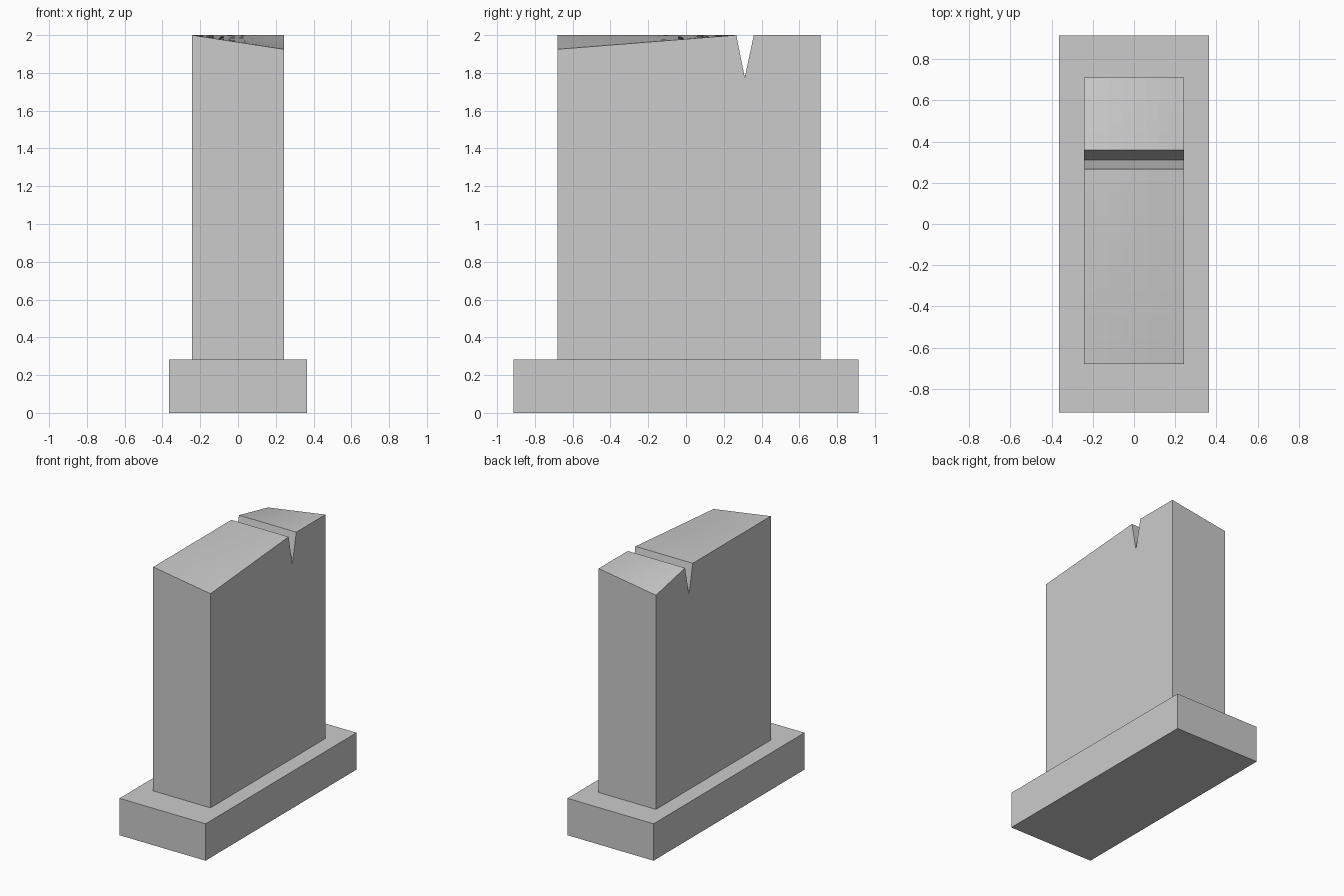
import bpy, bmesh

if "Cube" in bpy.data.objects:
    bpy.data.objects.remove(bpy.data.objects["Cube"])

HX = 0.243                     # half thickness of the slab
Y0, Y1 = -0.68, 0.711          # front and back of the slab
N0, N1, N2 = 0.266, 0.311, 0.359   # notch lips and notch bottom
BASE_Z, TOP, DROP = 0.283, 2.0, 0.075
STEPS = 8


def finish(bm, name):
    bmesh.ops.recalc_face_normals(bm, faces=bm.faces)
    mesh = bpy.data.meshes.new(name)
    bm.to_mesh(mesh)
    bm.free()
    obj = bpy.data.objects.new(name, mesh)
    bpy.context.collection.objects.link(obj)
    return obj


# Rectangular plinth
bm = bmesh.new()
bmesh.ops.create_cube(bm, size=1)
bmesh.ops.scale(bm, vec=(0.73, 1.828, BASE_Z), verts=bm.verts)
bmesh.ops.translate(bm, vec=(0, 0, BASE_Z / 2), verts=bm.verts)
finish(bm, "plinth")


# Upright slab: side profile with a V notch, twisted so two opposite top corners drop
def profile(u):
    pts = [(Y0, BASE_Z)]
    for i in range(STEPS + 1):
        t = i / STEPS
        pts.append((Y0 + (N0 - Y0) * t, TOP - DROP * u * (1 - t)))
    pts.append((N1, 1.775))
    for i in range(STEPS + 1):
        t = i / STEPS
        pts.append((N2 + (Y1 - N2) * t, TOP - DROP * (1 - u) * t))
    pts.append((Y1, BASE_Z))
    return pts


bm = bmesh.new()
rows = []
for k in range(STEPS + 1):
    u = k / STEPS
    rows.append([bm.verts.new((HX * (2 * u - 1), y, z)) for y, z in profile(u)])
for a, b in zip(rows, rows[1:]):
    for i in range(len(a)):
        j = (i + 1) % len(a)
        bm.faces.new((a[i], a[j], b[j], b[i]))
bm.faces.new(rows[0])
bm.faces.new(rows[-1][::-1])
finish(bm, "notched_slab")
